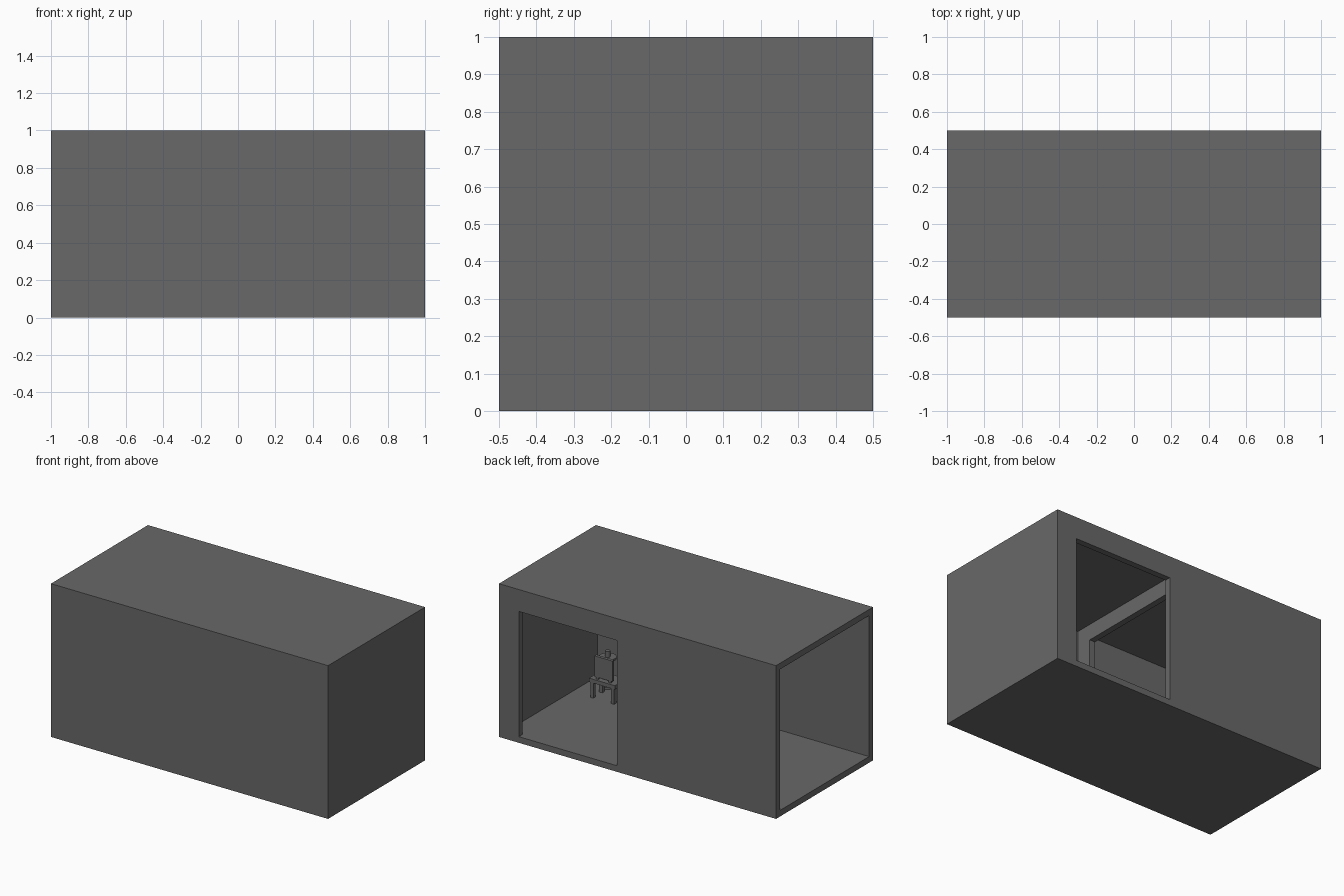
import bpy, bmesh, math
from mathutils import Vector

cube = bpy.data.objects.get("Cube")
if cube:
    bpy.data.objects.remove(cube, do_unlink=True)

grey = bpy.data.materials.new("dark_grey")
grey.use_nodes = True
COLOUR = (0.14, 0.14, 0.14, 1)
grey.diffuse_color = COLOUR
grey.node_tree.nodes["Principled BSDF"].inputs["Base Color"].default_value = COLOUR

T = 0.04                 # wall thickness
LO, HI = T, 1 - T        # inside floor and ceiling heights
DOOR_TOP = 0.857


def finish(name, bm):
    bmesh.ops.recalc_face_normals(bm, faces=bm.faces)
    mesh = bpy.data.meshes.new(name)
    bm.to_mesh(mesh)
    bm.free()
    mesh.materials.append(grey)
    obj = bpy.data.objects.new(name, mesh)
    bpy.context.collection.objects.link(obj)
    return obj


def box(name, x, y, z):
    """Box between (min, max) pairs on each axis."""
    bm = bmesh.new()
    bmesh.ops.create_cube(bm, size=1)
    for v in bm.verts:
        v.co = [(a + b) / 2 + c * (b - a) for (a, b), c in zip((x, y, z), v.co)]
    return finish(name, bm)


def wall_with_door(name, span, door, place, depth):
    """Wall profile with a doorway down to the floor, extruded by depth."""
    (a, b), (c, d) = span, door
    profile = [(a, LO), (c, LO), (c, DOOR_TOP), (d, DOOR_TOP),
               (d, LO), (b, LO), (b, HI), (a, HI)]
    bm = bmesh.new()
    face = bm.faces.new([bm.verts.new(place(u, z)) for u, z in profile])
    new = bmesh.ops.extrude_face_region(bm, geom=[face])["geom"]
    bmesh.ops.translate(bm, vec=Vector(depth),
                        verts=[g for g in new if isinstance(g, bmesh.types.BMVert)])
    return finish(name, bm)


def cylinder(name, x, y, z0, z1, radius):
    bm = bmesh.new()
    bmesh.ops.create_cone(bm, cap_ends=True, segments=24, radius1=radius,
                          radius2=radius, depth=z1 - z0)
    bmesh.ops.translate(bm, vec=(x, y, (z0 + z1) / 2), verts=bm.verts)
    obj = finish(name, bm)
    for p in obj.data.polygons:
        p.use_smooth = abs(p.normal.z) < 0.5
    for e in obj.data.edges:
        a, b = (obj.data.vertices[i].co for i in e.vertices)
        e.use_edge_sharp = abs(a.z - b.z) < 1e-5


# Building shell, open at the -x end
box("floor", (-1, 1), (-0.5, 0.5), (0, LO))
box("roof", (-1, 1), (-0.5, 0.5), (HI, 1))
box("front_wall", (-1, 1), (-0.5, -0.5 + T), (LO, HI))
box("end_wall", (1 - T, 1), (-0.5 + T, 0.5 - T), (LO, HI))
wall_with_door("back_wall", (-1, 1), (0.148, 0.857),
               lambda u, z: (u, 0.5 - T, z), (0, T, 0))
wall_with_door("partition_wall", (-0.5 + T, 0.5 - T), (-0.353, 0.353),
               lambda u, z: (0, u, z), (T, 0, 0))

# Chair facing the front wall
CX = 0.74
box("chair_seat", (CX - 0.093, CX + 0.093), (-0.31, -0.19), (0.14, 0.165))
for side, s in (("right", -1), ("left", 1)):
    x = CX + s * 0.075
    for end, y in (("front", -0.296), ("back", -0.204)):
        box(f"chair_{end}_{side}_leg", (x - 0.011, x + 0.011),
            (y - 0.011, y + 0.011), (LO, 0.14))
    p = CX + s * 0.045
    box(f"chair_{side}_post", (p - 0.009, p + 0.009), (-0.218, -0.205), (0.165, 0.2))
box("chair_backrest", (CX - 0.068, CX + 0.062), (-0.22, -0.2), (0.18, 0.315))

# Small round table with a cup in the corner
TX, TY = 0.824, -0.37
cylinder("table_foot", TX, TY, LO, 0.052, 0.035)
cylinder("table_stem", TX, TY, 0.052, 0.228, 0.009)
cylinder("table_top", TX, TY, 0.228, 0.24, 0.053)
cylinder("table_cup", TX, TY, 0.24, 0.278, 0.015)
